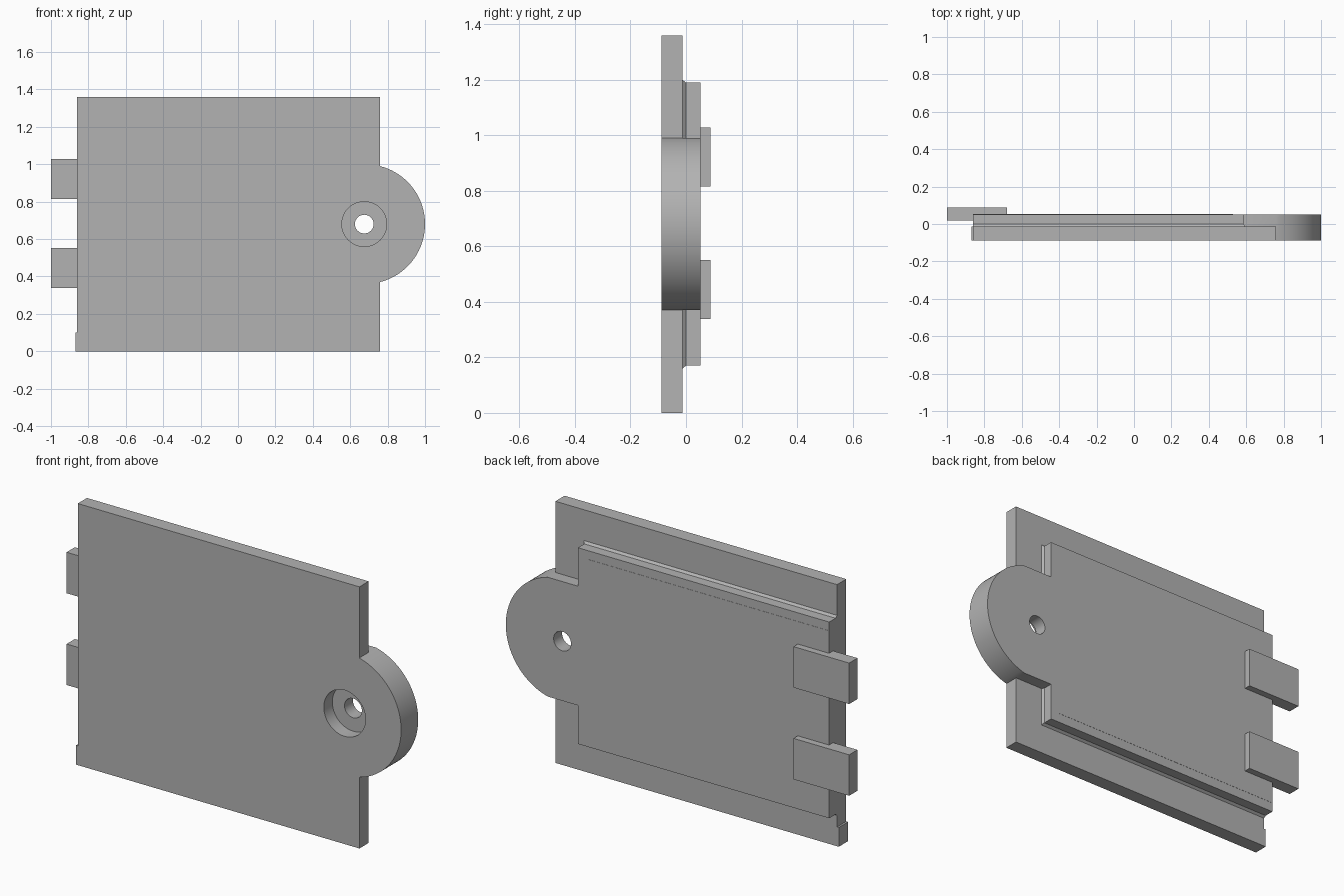
import bpy, bmesh, math

cube = bpy.data.objects.get("Cube")
if cube:
    bpy.data.objects.remove(cube, do_unlink=True)

grey = bpy.data.materials.new("plain grey")
grey.use_nodes = True
GREY = (0.45, 0.45, 0.45, 1)
grey.diffuse_color = GREY
grey.node_tree.nodes["Principled BSDF"].inputs["Base Color"].default_value = GREY

MID = 0.68                          # height of the ear and hole centre
EAR_X, EAR_R, NECK = 0.68, 0.32, 0.31
FRONT, SEAM, BACK = -0.088, -0.0125, 0.052


def loft(name, near, y0, far, y1):
    """Solid between two matching x-z outlines at depths y0 and y1."""
    bm = bmesh.new()
    a = [bm.verts.new((x, y0, z)) for x, z in near]
    b = [bm.verts.new((x, y1, z)) for x, z in far]
    bm.faces.new(a)
    bm.faces.new(b[::-1])
    for i in range(len(a)):
        j = (i + 1) % len(a)
        bm.faces.new((a[j], a[i], b[i], b[j]))
    bmesh.ops.recalc_face_normals(bm, faces=bm.faces)
    mesh = bpy.data.meshes.new(name)
    bm.to_mesh(mesh)
    bm.free()
    obj = bpy.data.objects.new(name, mesh)
    bpy.context.collection.objects.link(obj)
    mesh.materials.append(grey)
    return obj


def prism(name, outline, y0, y1):
    return loft(name, outline, y0, outline, y1)


def rect(x0, x1, z0, z1):
    return [(x0, z0), (x1, z0), (x1, z1), (x0, z1)]


def circle(r, n=48):
    return [(0.675 + r * math.cos(math.tau * i / n),
             MID + r * math.sin(math.tau * i / n)) for i in range(n)]


def ear_arc(n=40):
    a = math.asin(NECK / EAR_R)
    return [(EAR_X + EAR_R * math.cos(t), MID + EAR_R * math.sin(t))
            for t in (-a + 2 * a * i / n for i in range(n + 1))]


def combine(target, other, operation):
    mod = target.modifiers.new(operation.lower(), "BOOLEAN")
    mod.operation, mod.solver, mod.object = operation, "EXACT", other
    bpy.ops.object.select_all(action="DESELECT")
    bpy.context.view_layer.objects.active = target
    target.select_set(True)
    bpy.ops.object.modifier_apply(modifier=mod.name)
    bpy.data.objects.remove(other, do_unlink=True)


# Front plate with a rounded ear and a small lug at the lower corner
left, right, top = -0.86, 0.76, 1.36
body = prism("plate_body",
             [(-0.87, 0), (right, 0)] + ear_arc() +
             [(right, top), (left, top), (left, 0.1), (-0.87, 0.1)],
             FRONT, SEAM)

# Back plate sharing the ear, stepped in from the front plate
step = 0.585
back = prism("back_plate",
             [(left, 0.17), (step, 0.17), (step, MID - NECK)] + ear_arc() +
             [(step, MID + NECK), (step, 1.19), (left, 1.19)],
             SEAM, BACK)
combine(body, back, "UNION")

# Counterbored hole through the ear
combine(body, prism("hole_cutter", circle(0.05), -0.2, 0.2), "DIFFERENCE")
combine(body, prism("recess_cutter", circle(0.12), -0.2, -0.018), "DIFFERENCE")
body.select_set(True)
bpy.context.view_layer.objects.active = body
bpy.ops.object.shade_smooth_by_angle(angle=math.radians(25))

# Sloped foot strips along the top and bottom and the stepped end
for name, z0, z1, s in (("upper_foot", MID + NECK, 1.19, 1),
                        ("lower_foot", MID - NECK, 0.17, -1)):
    loft(name,
         [(left, z0), (step + 0.01, z0), (step + 0.01, z1 + 0.01 * s), (left, z1 + 0.01 * s)],
         SEAM, [(left, z0), (step, z0), (step, z1), (left, z1)], 0)

# Faint raised panel on the back
prism("back_panel", rect(left, 0.53, 0.22, 1.145), BACK - 0.01, BACK + 0.001)

# Two hinge tabs
for name, z in (("lower_tab", 0.338), ("upper_tab", 0.815)):
    prism(name, rect(-1, -0.68, z, z + 0.213), 0.02, 0.088)
